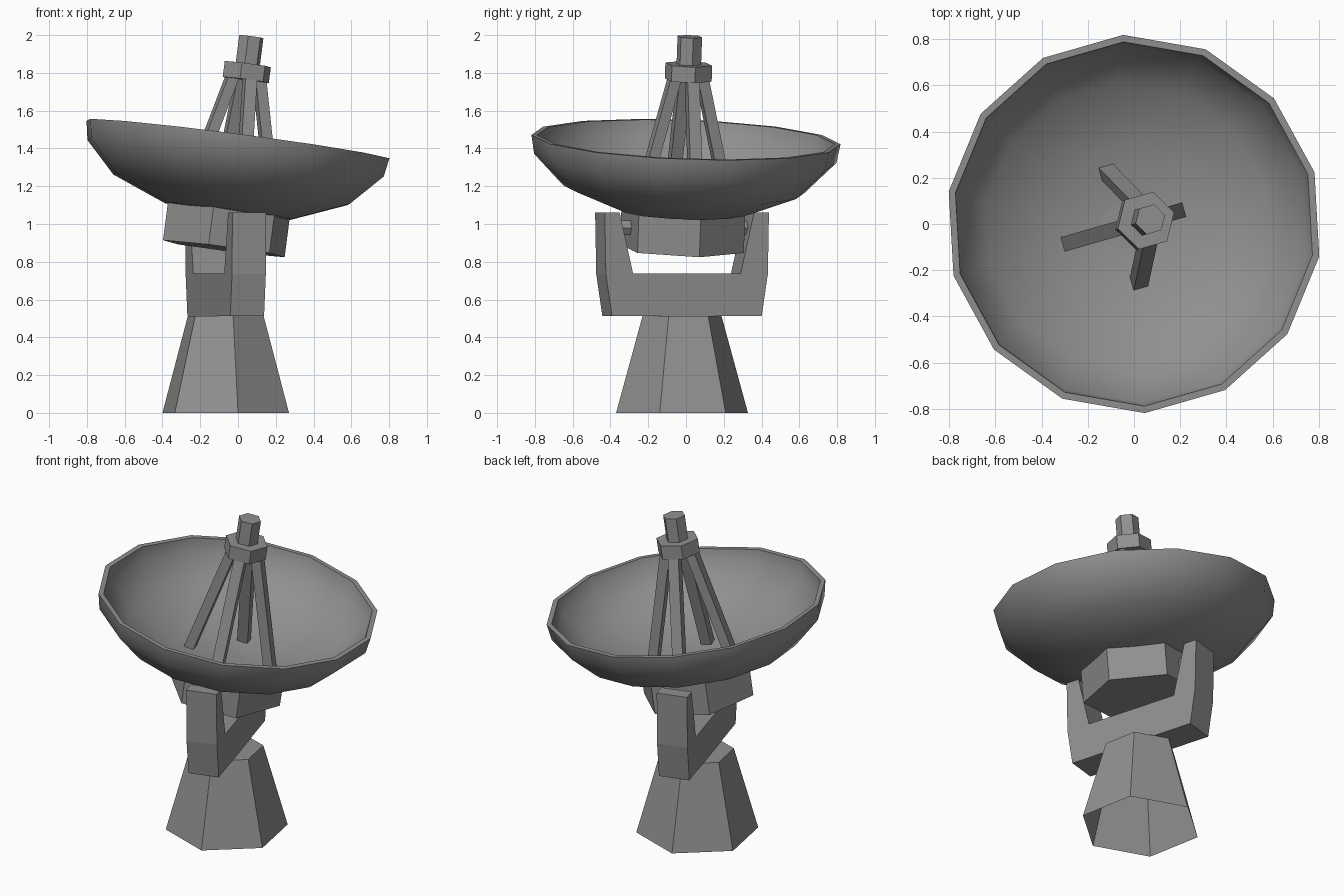
import bpy, bmesh, math
from mathutils import Matrix, Vector

if "Cube" in bpy.data.objects:
    bpy.data.objects.remove(bpy.data.objects["Cube"])

GREY = bpy.data.materials.new("mid grey")
GREY.diffuse_color = (0.28, 0.28, 0.28, 1)
GREY.use_nodes = True
GREY.node_tree.nodes["Principled BSDF"].inputs["Base Color"].default_value = GREY.diffuse_color

YAW, TILT = math.radians(16), math.radians(7.7)
TURN = Matrix.Rotation(YAW, 4, 'Z')
# frame of the tilted dish (origin at rim centre) and of the upright mount
HEAD = Matrix.Translation((0, 0, 1.447)) @ TURN @ Matrix.Rotation(TILT, 4, 'Y')
MOUNT = Matrix.Translation((-0.065, -0.021, 0)) @ TURN


def finish(name, bm, frame, normals=True):
    if normals:
        bmesh.ops.recalc_face_normals(bm, faces=bm.faces)
    bm.transform(frame)
    me = bpy.data.meshes.new(name)
    bm.to_mesh(me)
    bm.free()
    me.materials.append(GREY)
    ob = bpy.data.objects.new(name, me)
    bpy.context.collection.objects.link(ob)
    return ob


def lathe(name, profile, sides, frame, cap_start=True, cap_end=True, phase=0.0):
    """Rings of (radius, height) joined in order; radius 0 makes a point."""
    bm = bmesh.new()
    rings = []
    for r, z in profile:
        if r == 0:
            rings.append([bm.verts.new((0, 0, z))] * sides)
        else:
            rings.append([bm.verts.new((r * math.cos(phase + 2 * math.pi * i / sides),
                                        r * math.sin(phase + 2 * math.pi * i / sides), z))
                          for i in range(sides)])
    for a, b in zip(rings, rings[1:]):
        for i in range(sides):
            j = (i + 1) % sides
            quad = list(dict.fromkeys((a[i], a[j], b[j], b[i])))
            bm.faces.new(quad)
    if cap_start and profile[0][0]:
        bm.faces.new(rings[0][::-1])
    if cap_end and profile[-1][0]:
        bm.faces.new(rings[-1])
    return finish(name, bm, frame)


# pedestal: tapered hexagon, open underneath
lathe("pedestal", [(0.355, 0), (0.213, 0.512)], 6, MOUNT, cap_start=False,
      phase=math.radians(40.6) - YAW)

# yoke: U profile extruded across its depth
half = [(0.412, 0.512), (0.446, 0.735), (0.452, 1.06), (0.37, 1.06), (0.296, 0.737)]
outline = half + [(-v, z) for v, z in reversed(half)]
bm = bmesh.new()
face = bm.faces.new([bm.verts.new((-0.093, v, z)) for v, z in outline])
side = bmesh.ops.extrude_face_region(bm, geom=[face])
bmesh.ops.translate(bm, vec=(0.186, 0, 0),
                    verts=[g for g in side['geom'] if isinstance(g, bmesh.types.BMVert)])
bmesh.ops.triangulate(bm, faces=[f for f in bm.faces if len(f.verts) > 4])
finish("yoke", bm, MOUNT)

# axle through the housing
lathe("axle", [(0.045, -0.35), (0.045, 0.35)], 6,
      MOUNT @ Matrix.Translation((0, 0, 0.98)) @ Matrix.Rotation(math.pi / 2, 4, 'X'))

# housing under the dish
lathe("housing", [(0.338, -0.583), (0.338, -0.375)], 6, HEAD)

# dish: outer skin, rim and inner skin in one turned profile
dish = lathe("dish", [(0, -0.415), (0.345, -0.382), (0.64, -0.265), (0.802, -0.1), (0.82, 0),
                      (0.79, 0), (0.772, -0.09), (0.62, -0.237), (0.335, -0.35), (0, -0.385)],
             14, HEAD)
bpy.context.view_layer.objects.active = dish
dish.select_set(True)
bpy.ops.object.shade_smooth_by_angle(angle=math.radians(50))
dish.select_set(False)

# four struts leaning in to the collar
for i in range(4):
    foot, top = Vector((0.25, 0, -0.375)), Vector((0.072, 0, 0.34))
    bm = bmesh.new()
    bmesh.ops.create_cube(bm, size=1)
    for v in bm.verts:
        end = top if v.co.z > 0 else foot
        v.co = end + Vector((v.co.x * 0.06, v.co.y * 0.065, 0))
    finish(f"strut_{i + 1}", bm, HEAD @ Matrix.Rotation(i * math.pi / 2, 4, 'Z'))

# collar and feed horn
lathe("collar", [(0.128, 0.318), (0.128, 0.403)], 6, HEAD)
lathe("feed_horn", [(0.067, 0.39), (0.067, 0.55)], 6, HEAD)
